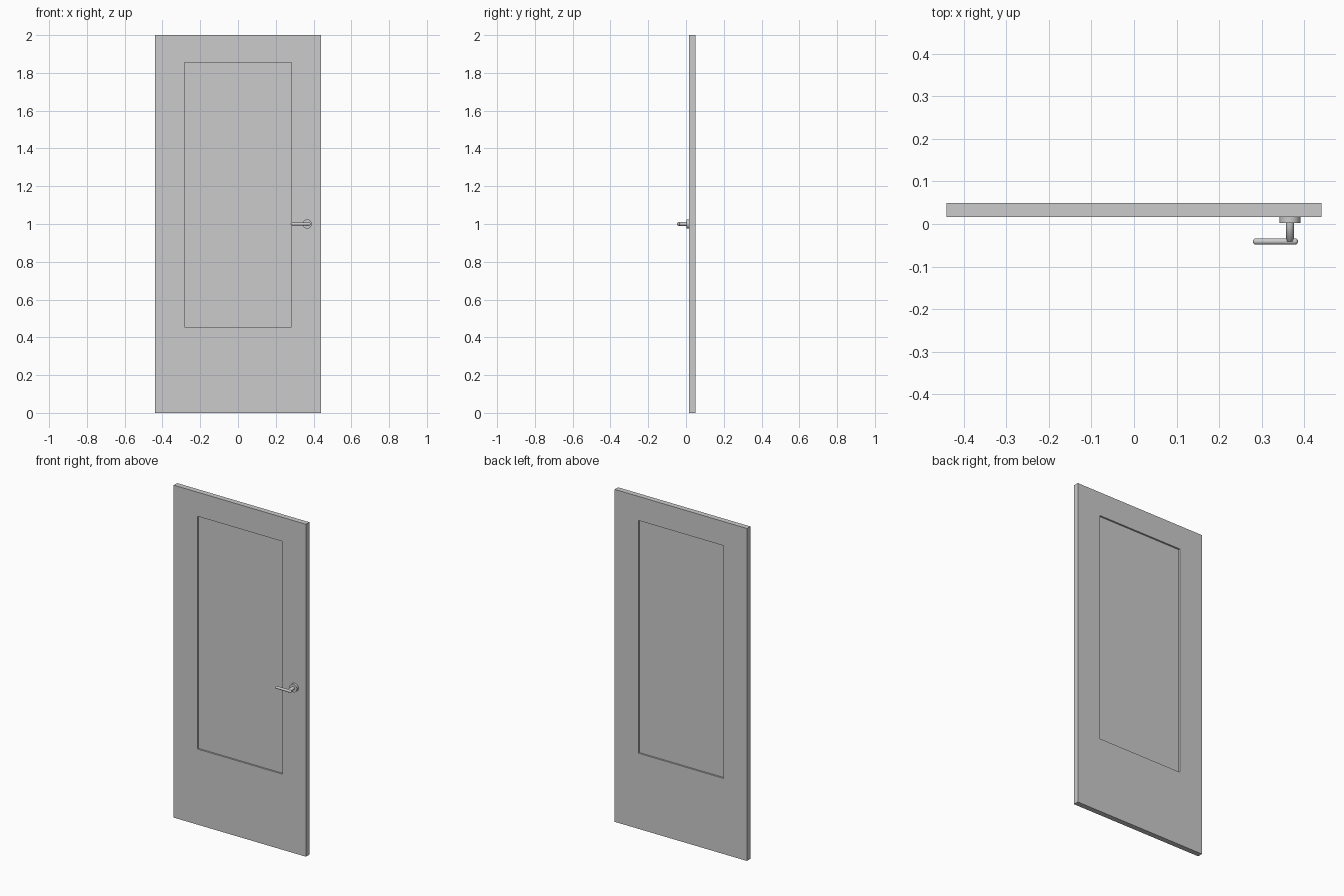
import bpy, bmesh, math
from mathutils import Vector, Matrix

if "Cube" in bpy.data.objects:
    bpy.data.objects.remove(bpy.data.objects["Cube"])

W, Y0, Y1, H = 0.44, 0.017, 0.0495, 2.0
PX, PZ0, PZ1, DEPTH = 0.283, 0.455, 1.855, 0.01
HX, HZ = 0.366, 1.0


def finish(name, bm):
    bmesh.ops.recalc_face_normals(bm, faces=bm.faces)
    mesh = bpy.data.meshes.new(name)
    bm.to_mesh(mesh)
    bm.free()
    ob = bpy.data.objects.new(name, mesh)
    bpy.context.collection.objects.link(ob)
    return ob


def turned(name, profile, origin, axis, steps=32):
    """Revolve (radius, distance) points about an axis starting at origin."""
    bm = bmesh.new()
    verts = [bm.verts.new((r, 0, d)) for r, d in profile]
    edges = [bm.edges.new(p) for p in zip(verts, verts[1:])]
    bmesh.ops.spin(bm, geom=verts + edges, cent=(0, 0, 0), axis=(0, 0, 1),
                   angle=math.tau, steps=steps)
    bmesh.ops.remove_doubles(bm, verts=bm.verts, dist=1e-5)
    rot = Vector((0, 0, 1)).rotation_difference(Vector(axis)).to_matrix().to_4x4()
    bm.transform(Matrix.Translation(origin) @ rot)
    ob = finish(name, bm)
    bpy.ops.object.select_all(action='DESELECT')
    bpy.context.view_layer.objects.active = ob
    ob.select_set(True)
    bpy.ops.object.shade_smooth_by_angle(angle=math.radians(35))
    return ob


# door leaf with a recessed panel on both faces
bm = bmesh.new()
bmesh.ops.create_cube(bm, size=1)
for v in bm.verts:
    v.co = (v.co.x * 2 * W, Y1 if v.co.y > 0 else Y0, H if v.co.z > 0 else 0)
bm.normal_update()
for face in [f for f in bm.faces if abs(f.normal.y) > 0.9]:
    side = 1 if face.normal.y > 0 else -1
    mid = face.calc_center_median().z
    bmesh.ops.inset_individual(bm, faces=[face], thickness=0.1)
    for v in face.verts:
        v.co.x = math.copysign(PX, v.co.x)
        v.co.z = PZ1 if v.co.z > mid else PZ0
    inner = bmesh.ops.extrude_discrete_faces(bm, faces=[face])["faces"][0]
    for v in inner.verts:
        v.co.y -= side * DEPTH
finish("door_leaf", bm)

# round rose plate against the door
turned("handle_rose", [(0, 0), (0.0245, 0), (0.0245, 0.015), (0, 0.015)],
       (HX, Y0, HZ), (0, -1, 0))

# neck from the rose out to the lever
turned("handle_neck", [(0, 0), (0.0098, 0), (0.0098, 0.049), (0.007, 0.053), (0, 0.053)],
       (HX, Y0 - 0.014, HZ), (0, -1, 0)).scale = (1, 1, 1)
neck = bpy.data.objects["handle_neck"]
for v in neck.data.vertices:
    v.co.y = max(v.co.y, -0.041)

# lever grip with rounded ends
R, L = 0.0075, 0.106
arc = [(R * math.sin(a), R * (1 - math.cos(a))) for a in (i * math.pi / 12 for i in range(7))]
turned("handle_lever", arc + [(r, L - d) for r, d in reversed(arc)],
       (0.385, -0.041, HZ), (-1, 0, 0), 24)
